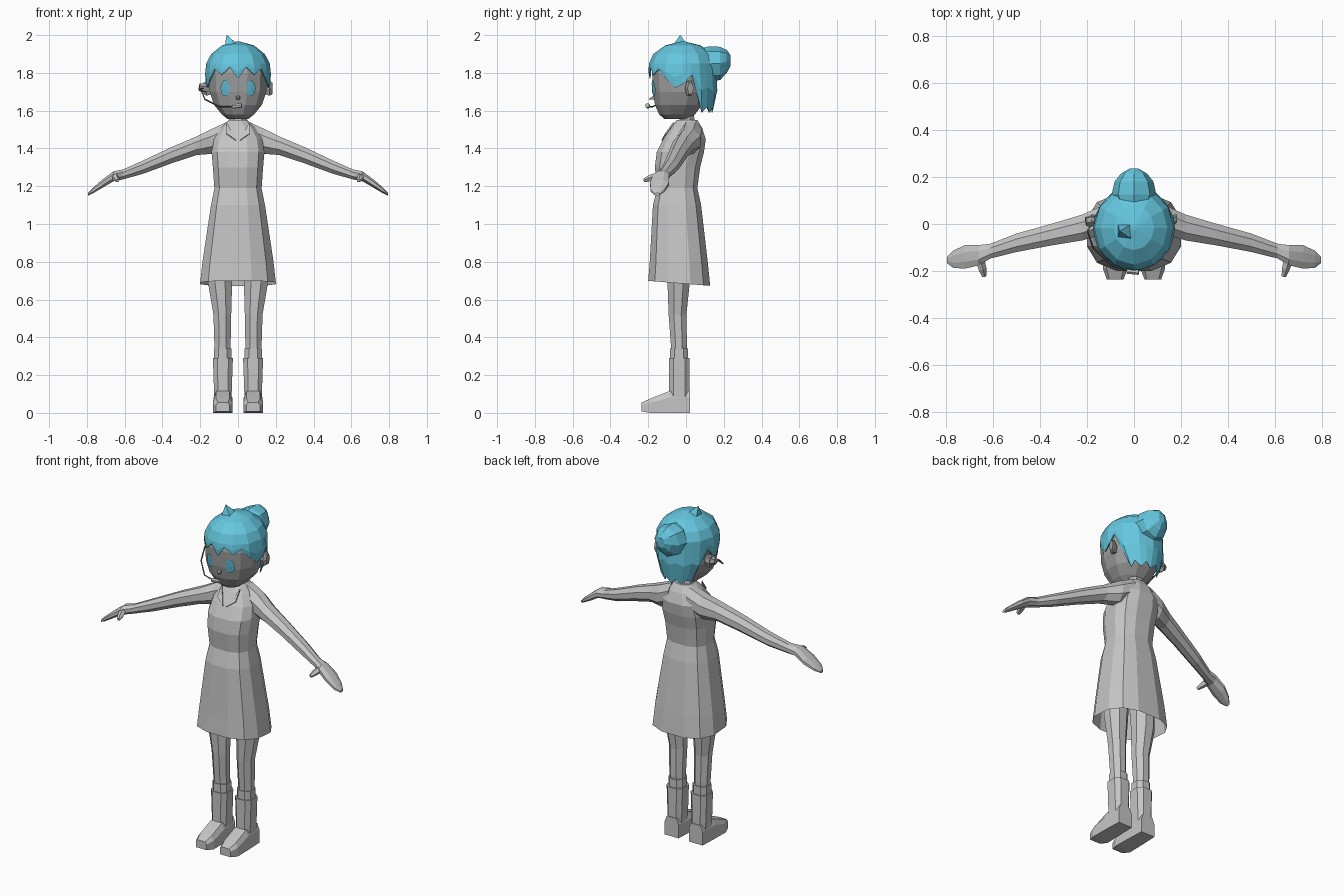
import bpy, bmesh, math
from mathutils import Vector

if "Cube" in bpy.data.objects:
    bpy.data.objects.remove(bpy.data.objects["Cube"])

def material(name, rgb):
    m = bpy.data.materials.new(name)
    m.diffuse_color = (*rgb, 1)
    m.use_nodes = True
    m.node_tree.nodes["Principled BSDF"].inputs["Base Color"].default_value = m.diffuse_color
    return m

CLOTH = material("light grey", (0.56, 0.56, 0.56))
SKIN = material("face grey", (0.34, 0.34, 0.34))
DARK = material("dark grey", (0.15, 0.15, 0.15))
HAIR = material("hair blue", (0.13, 0.57, 0.74))
EYE = material("eye blue", (0.12, 0.48, 0.62))

def finish(name, bm, mat):
    bmesh.ops.recalc_face_normals(bm, faces=bm.faces[:])
    me = bpy.data.meshes.new(name)
    bm.to_mesh(me)
    bm.free()
    me.materials.append(mat)
    ob = bpy.data.objects.new(name, me)
    bpy.context.collection.objects.link(ob)
    return ob

def loft(name, rings, mat, cap_start=True, cap_end=True):
    """Skin a list of equal-length closed rings of points."""
    bm = bmesh.new()
    vs = [[bm.verts.new(p) for p in r] for r in rings]
    n = len(vs[0])
    for a, b in zip(vs, vs[1:]):
        for i in range(n):
            j = (i + 1) % n
            bm.faces.new((a[i], a[j], b[j], b[i]))
    if cap_start:
        bm.faces.new(vs[0])
    if cap_end:
        bm.faces.new(vs[-1])
    return finish(name, bm, mat)

def spow(v, e):
    return math.copysign(abs(v) ** e, v)

def flat_ring(z, cx, hw, y0, y1, n=12, p=2.0, tilt=0.0, fit=True):
    """Horizontal rounded ring; p above 2 is boxier; fit reaches the full size."""
    cy, ry = (y0 + y1) / 2, (y1 - y0) / 2
    k = 1 / math.cos(math.pi / n) ** (2 / p) if fit else 1
    pts = []
    for i in range(n):
        a = 2 * math.pi * (i + 0.5) / n
        y = cy - k * ry * spow(math.cos(a), 2 / p)
        pts.append((cx + k * hw * spow(math.sin(a), 2 / p), y, z - tilt * y))
    return pts

def interp(table, z):
    """Linear lookup in rows sorted by rising first value."""
    if z <= table[0][0]:
        return table[0][1:]
    for a, b in zip(table, table[1:]):
        if z <= b[0]:
            t = (z - a[0]) / (b[0] - a[0])
            return [u + (v - u) * t for u, v in zip(a[1:], b[1:])]
    return table[-1][1:]

def tube(name, path, r, mat, n=5):
    rings = []
    for i, p in enumerate(path):
        d = (Vector(path[min(i + 1, len(path) - 1)]) - Vector(path[max(i - 1, 0)])).normalized()
        u = d.orthogonal().normalized()
        if i:
            u = (last - d * last.dot(d)).normalized()
        last, w = u, d.cross(u)
        rad = r[i] if isinstance(r, (list, tuple)) else r
        rings.append([Vector(p) + rad * (u * math.cos(2 * math.pi * k / n) + w * math.sin(2 * math.pi * k / n))
                      for k in range(n)])
    return loft(name, rings, mat)

# Coat dress: z, half width, front y, back y
DRESS = [(0.683, 0.20, -0.20, 0.128), (0.80, 0.188, -0.192, 0.115), (1.10, 0.143, -0.175, 0.08),
         (1.19, 0.125, -0.152, 0.06), (1.30, 0.133, -0.165, 0.075), (1.38, 0.14, -0.155, 0.095),
         (1.45, 0.128, -0.12, 0.105), (1.51, 0.09, -0.08, 0.085), (1.55, 0.05, -0.05, 0.06)]
loft("coat_dress", [flat_ring(z, 0, hw, a, b, 12, 2.6, 0.08 if z < 0.75 else 0)
                    for z, hw, a, b in DRESS], CLOTH, cap_start=False)
loft("neck", [flat_ring(1.50, 0, 0.05, -0.04, 0.05, 8), flat_ring(1.60, 0, 0.045, -0.03, 0.04, 8)], CLOTH)

# Head
HEAD = [(1.555, 0.055, -0.115, 0.02), (1.58, 0.088, -0.145, 0.05), (1.63, 0.13, -0.168, 0.09),
        (1.70, 0.155, -0.180, 0.12), (1.80, 0.160, -0.184, 0.13), (1.88, 0.135, -0.16, 0.11),
        (1.93, 0.07, -0.10, 0.06)]
HP = 2.3
loft("head", [flat_ring(z, 0, hw, a, b, 12, HP, fit=False) for z, hw, a, b in HEAD], SKIN)

def face_y(x, z):
    hw, a, b = interp(HEAD, z)
    return (a + b) / 2 - (b - a) / 2 * (1 - abs(x / hw) ** HP) ** (1 / HP)

tube("nose", [(0, -0.17, 1.668), (0, -0.195, 1.662)], [0.014, 0.003], SKIN, 4)

# Hair cap with jagged lower edge: z, half width, centre y, depth radius
CAP = [(1.59, 0.105, 0.03, 0.110), (1.65, 0.145, 0.01, 0.150), (1.72, 0.168, -0.008, 0.175),
       (1.80, 0.175, -0.017, 0.182), (1.85, 0.168, -0.018, 0.178), (1.90, 0.142, -0.018, 0.155),
       (1.945, 0.085, -0.016, 0.095), (1.966, 0.01, -0.015, 0.01)]
FRINGE = (1.77, 1.83, 1.79, 1.82, 1.765, 1.72, 1.745, 1.79)    # every 15 degrees from the front
rings = []
for level in (1.966, 1.945, 1.90, 1.85, 0.55, 1.0):
    r = []
    for i in range(24):
        a = 2 * math.pi * i / 24
        j = min(i, 24 - i)
        low = FRINGE[j] if j < 8 else (1.62 if j % 2 else 1.59)
        z = level if level > 1 else 1.85 - (1.85 - low) * level
        hw, cy, ry = interp(CAP, z)
        k = 0.968 if i % 2 and j > 5 or i % 2 and level > 1 else 1.0
        r.append((k * hw * math.sin(a), cy - k * ry * math.cos(a), z))
    rings.append(r)
# the lowest ring uses the exact lower edge
for i, p in enumerate(rings[-1]):
    j = min(i, 24 - i)
    low = FRINGE[j] if j < 8 else (1.62 if j % 2 else 1.59)
    hw, cy, ry = interp(CAP, low)
    a = 2 * math.pi * i / 24
    rings[-1][i] = (hw * math.sin(a), cy - ry * math.cos(a), low)
hair = loft("hair_cap", rings, HAIR, cap_end=False)
sol = hair.modifiers.new("thickness", "SOLIDIFY")
sol.thickness, sol.offset = 0.006, -1

# Bun at the back and the tuft on top
def side_ring(y, z, rx, rz, n=8):
    return [(rx * math.cos(2 * math.pi * k / n), y, z + rz * math.sin(2 * math.pi * k / n)) for k in range(n)]
loft("hair_bun", [side_ring(y, z, rx, rz) for y, z, rx, rz in
                  ((0.08, 1.855, 0.075, 0.075), (0.125, 1.848, 0.095, 0.093), (0.18, 1.85, 0.083, 0.088),
                   (0.215, 1.86, 0.055, 0.062), (0.235, 1.865, 0.02, 0.03))], HAIR)
tube("hair_tuft", [(-0.04, -0.03, 1.945), (-0.06, -0.03, 2.0)], [0.045, 0.002], HAIR, 4)

# Headset arm and microphone on the left side
tube("headset_arm", [(-0.175, 0.01, 1.72), (-0.198, -0.03, 1.715), (-0.175, -0.10, 1.66),
                     (-0.10, -0.175, 1.622), (-0.02, -0.20, 1.62)], 0.004, DARK, 4)
tube("microphone", [(-0.03, -0.20, 1.622), (0.02, -0.205, 1.628)], 0.012, CLOTH, 6)
tube("headset_earpiece", [(-0.165, 0.015, 1.72), (-0.205, 0.01, 1.725)], [0.028, 0.02], SKIN, 6)

# Arm: x, y, z, y radius, z radius
ARM = [(0.06, 0.025, 1.475, 0.062, 0.066), (0.14, 0.015, 1.437, 0.062, 0.067), (0.22, -0.015, 1.414, 0.056, 0.05),
       (0.35, -0.045, 1.365, 0.047, 0.044), (0.50, -0.08, 1.302, 0.04, 0.036), (0.61, -0.115, 1.262, 0.032, 0.027),
       (0.66, -0.133, 1.252, 0.044, 0.027), (0.72, -0.14, 1.212, 0.051, 0.022), (0.77, -0.15, 1.176, 0.037, 0.015),
       (0.795, -0.153, 1.157, 0.014, 0.008)]
# Leg: z, centre x, half width, front y, back y
LEG = [(0.26, 0.08, 0.042, -0.075, 0.0), (0.36, 0.082, 0.043, -0.08, 0.005), (0.52, 0.083, 0.047, -0.092, 0.002),
       (0.69, 0.095, 0.064, -0.098, 0.02), (0.82, 0.09, 0.066, -0.11, 0.03)]
# Foot: y, low z, high z, half width
FOOT = [(0.022, 0.0, 0.115, 0.046), (-0.09, 0.0, 0.115, 0.05), (-0.19, 0.0, 0.075, 0.052), (-0.235, 0.008, 0.055, 0.036)]

for s, side in ((-1, "left"), (1, "right")):
    loft(side + "_arm", [[(s * x, y + 1.06 * ry * math.cos(math.pi * (k + 0.5) / 4),
                           z + 1.06 * rz * math.sin(math.pi * (k + 0.5) / 4))
                          for k in range(8)] for x, y, z, ry, rz in ARM], CLOTH)
    tube(side + "_thumb", [(s * 0.655, -0.155, 1.252), (s * 0.645, -0.19, 1.242), (s * 0.637, -0.222, 1.23)],
         [0.02, 0.018, 0.01], CLOTH)
    loft(side + "_leg", [flat_ring(z, s * x, hw, a, b, 8) for z, x, hw, a, b in LEG], CLOTH)
    loft(side + "_sock_cuff", [flat_ring(z, s * 0.08, 0.046, -0.084, 0.01, 8, 2.5) for z in (0.27, 0.34)], CLOTH)
    loft(side + "_boot_shaft", [flat_ring(z, s * 0.08, hw, -0.09, 0.018, 8, 3.0)
                                for z, hw in ((0.05, 0.046), (0.12, 0.047), (0.29, 0.053))], CLOTH)
    loft(side + "_boot_foot", [[(s * 0.08 - w, y, lo), (s * 0.08 + w, y, lo), (s * 0.08 + w, y, lo + (hi - lo) * 0.7),
                                (s * 0.08 + w * 0.7, y, hi), (s * 0.08 - w * 0.7, y, hi),
                                (s * 0.08 - w, y, lo + (hi - lo) * 0.7)] for y, lo, hi, w in FOOT], CLOTH)
    # Ears
    loft(side + "_ear", [[(s * x, 0.012 + dy + r * 0.5 * math.cos(math.pi * k / 3), 1.718 + r * math.sin(math.pi * k / 3))
                          for k in range(6)] for x, dy, r in ((0.14, 0, 0.035), (0.168, 0.004, 0.045), (0.183, 0.012, 0.034))], SKIN)
    # Eyes follow the face surface
    bm = bmesh.new()
    mid = bm.verts.new((s * 0.07, face_y(0.07, 1.718) - 0.004, 1.718))
    rim = []
    for k in range(10):
        x, z = 0.068 + 0.025 * math.cos(math.pi * k / 5), 1.718 + 0.043 * math.sin(math.pi * k / 5)
        rim.append(bm.verts.new((s * x, face_y(x, z) - 0.004, z)))
    for k in range(10):
        bm.faces.new((mid, rim[k], rim[(k + 1) % 10]))
    eye = finish(side + "_eye", bm, EYE)
    if eye.data.polygons[0].normal.y > 0:
        eye.data.flip_normals()
    # Collar flaps
    flap = [(s * 0.06, -0.062, 1.535), (s * 0.01, -0.125, 1.44), (s * 0.06, -0.105, 1.475)]
    loft(side + "_collar", [flap, [(x, y - 0.006, z + 0.004) for x, y, z in flap]], CLOTH)
